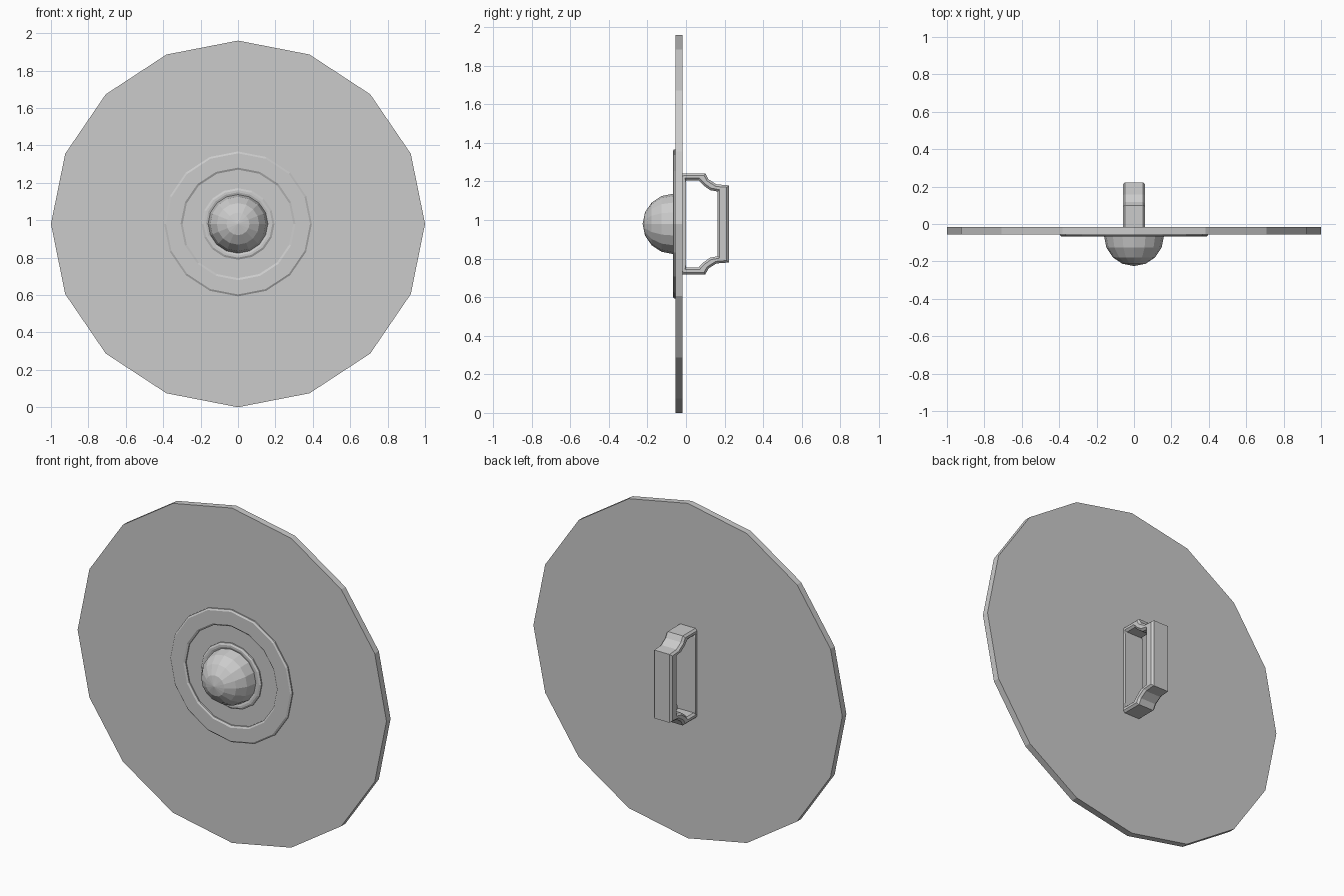
import bpy, bmesh, math

if "Cube" in bpy.data.objects:
    bpy.data.objects.remove(bpy.data.objects["Cube"])

SIDES = 16
ZS = 0.98          # slight vertical squash of the round parts
CZ = 0.98          # height of the centre


def finish(bm, name):
    bmesh.ops.remove_doubles(bm, verts=bm.verts, dist=1e-5)
    bmesh.ops.recalc_face_normals(bm, faces=bm.faces)
    me = bpy.data.meshes.new(name)
    bm.to_mesh(me)
    bm.free()
    ob = bpy.data.objects.new(name, me)
    bpy.context.collection.objects.link(ob)
    return ob


def lathe(name, profile, closed=False):
    """Spin a (radius, y) profile round the y axis."""
    bm = bmesh.new()
    rings = []
    for r, y in profile:
        if r < 1e-6:
            rings.append([bm.verts.new((0, y, CZ))] * SIDES)
            continue
        rings.append([bm.verts.new((r * math.cos(2 * math.pi * i / SIDES), y,
                                    CZ + ZS * r * math.sin(2 * math.pi * i / SIDES)))
                      for i in range(SIDES)])
    pairs = list(zip(rings, rings[1:]))
    if closed:
        pairs.append((rings[-1], rings[0]))
    for a, b in pairs:
        for i in range(SIDES):
            j = (i + 1) % SIDES
            bm.faces.new(list(dict.fromkeys([a[i], a[j], b[j], b[i]])))
    return finish(bm, name)


# Main disc, with single flat faces front and back
bm = bmesh.new()
loops = [[bm.verts.new((math.cos(2 * math.pi * i / SIDES), y,
                        CZ + ZS * math.sin(2 * math.pi * i / SIDES)))
          for i in range(SIDES)] for y in (-0.055, -0.017)]
for loop in loops:
    bm.faces.new(loop)
for i in range(SIDES):
    j = (i + 1) % SIDES
    bm.faces.new((loops[0][i], loops[0][j], loops[1][j], loops[1][i]))
finish(bm, "shield_disc")

# Raised ring with chamfered edges
lathe("raised_ring", [(0.395, -0.05), (0.395, -0.062), (0.385, -0.068),
                      (0.307, -0.068), (0.296, -0.062), (0.296, -0.05)], True)

# Central boss: low flange plus half sphere
lathe("boss_flange", [(0.195, -0.05), (0.195, -0.062), (0.184, -0.068),
                      (0.172, -0.068), (0.155, -0.062)])
R = 0.16
lathe("boss_dome", [(R, -0.05)] + [(R * math.cos(math.radians(a)),
      -0.065 - R * math.sin(math.radians(a))) for a in (0, 22.5, 45, 67.5, 90)])

# Rear grip: closed frame swept across x, mirrored about the centre height
outer = [(-0.018, 0.262), (0.10, 0.262), (0.117, 0.231), (0.158, 0.205), (0.222, 0.20)]
inner = [(0.0, 0.226), (0.065, 0.226), (0.09, 0.20), (0.125, 0.175), (0.164, 0.168)]
bm = bmesh.new()
W = 0.06


def side(pts, x):
    full = pts + [(y, -z) for y, z in reversed(pts)]
    return [bm.verts.new((x, y, CZ + z)) for y, z in full]


ol, orr, il, ir = side(outer, -W), side(outer, W), side(inner, -W), side(inner, W)
n = len(ol)
for i in range(n):
    j = (i + 1) % n
    for a, b in ((ol, orr), (orr, ir), (ir, il), (il, ol)):
        bm.faces.new((a[i], a[j], b[j], b[i]))
# Chamfer the long edges of the frame
edges = [bm.edges.get((l[i], l[(i + 1) % n])) for l in (ol, orr, il, ir)
         for i in range(n) if i != n - 1]
bmesh.ops.bevel(bm, geom=edges, offset=0.011, segments=1, affect='EDGES',
                clamp_overlap=True)
finish(bm, "rear_grip")
